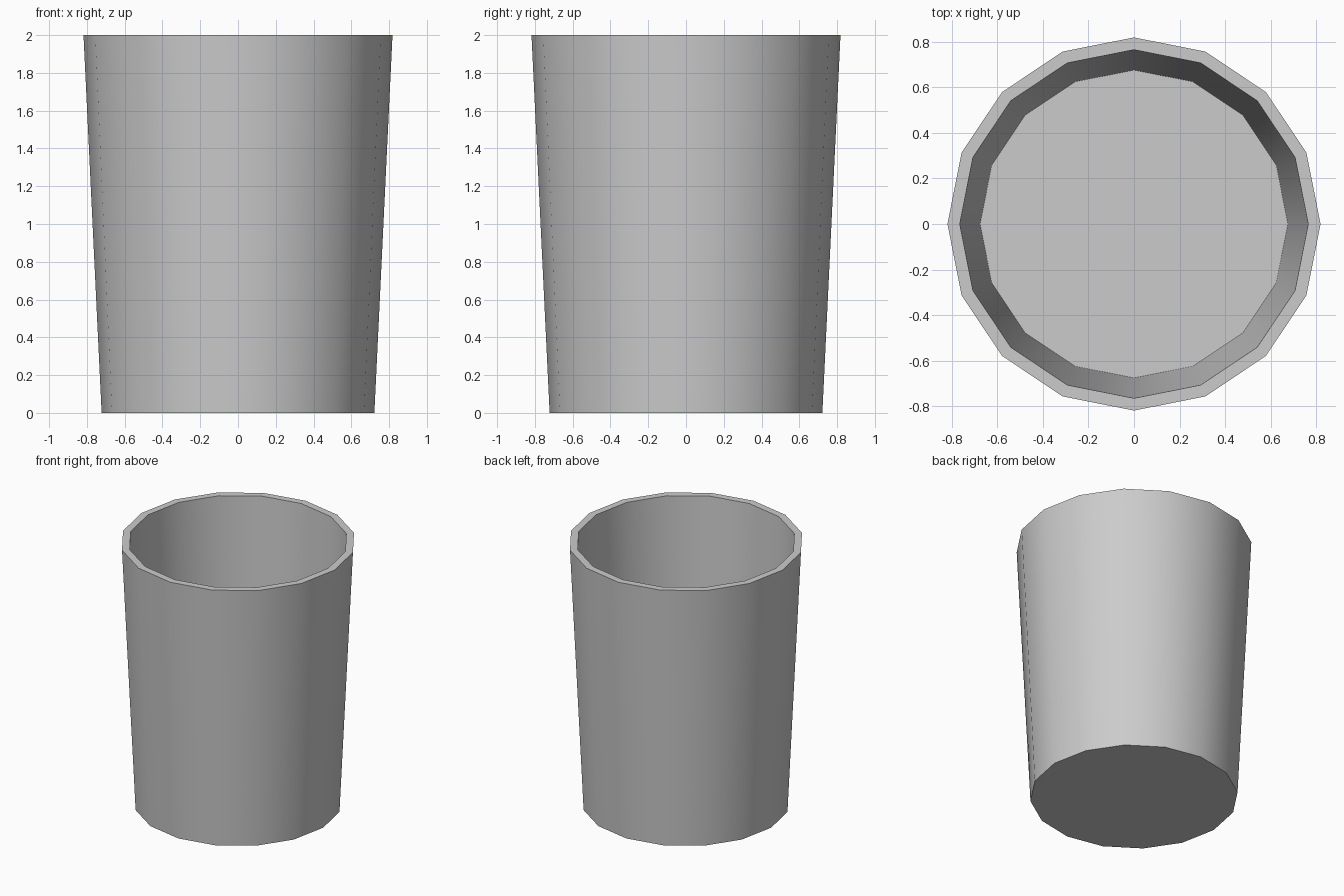
import bpy, bmesh, math

if "Cube" in bpy.data.objects:
    bpy.data.objects.remove(bpy.data.objects["Cube"])

SIDES = 16
# (radius, height) from outer base, over the rim, to inner floor
profile = [(0.722, 0.0), (0.818, 2.0), (0.764, 2.0), (0.675, 0.02)]

bm = bmesh.new()
rings = []
for r, z in profile:
    rings.append([bm.verts.new((r * math.cos(2 * math.pi * i / SIDES),
                                r * math.sin(2 * math.pi * i / SIDES), z))
                  for i in range(SIDES)])

# walls and rim
for a, b in zip(rings, rings[1:]):
    for i in range(SIDES):
        j = (i + 1) % SIDES
        bm.faces.new((a[i], a[j], b[j], b[i]))

# underside and inner floor
bm.faces.new(rings[0][::-1])
bm.faces.new(rings[-1])
bmesh.ops.recalc_face_normals(bm, faces=bm.faces[:])

mesh = bpy.data.meshes.new("cup")
bm.to_mesh(mesh)
bm.free()
cup = bpy.data.objects.new("cup", mesh)
bpy.context.collection.objects.link(cup)

# smooth walls, sharp rim and base
bpy.context.view_layer.objects.active = cup
cup.select_set(True)
bpy.ops.object.shade_smooth_by_angle(angle=math.radians(30))
